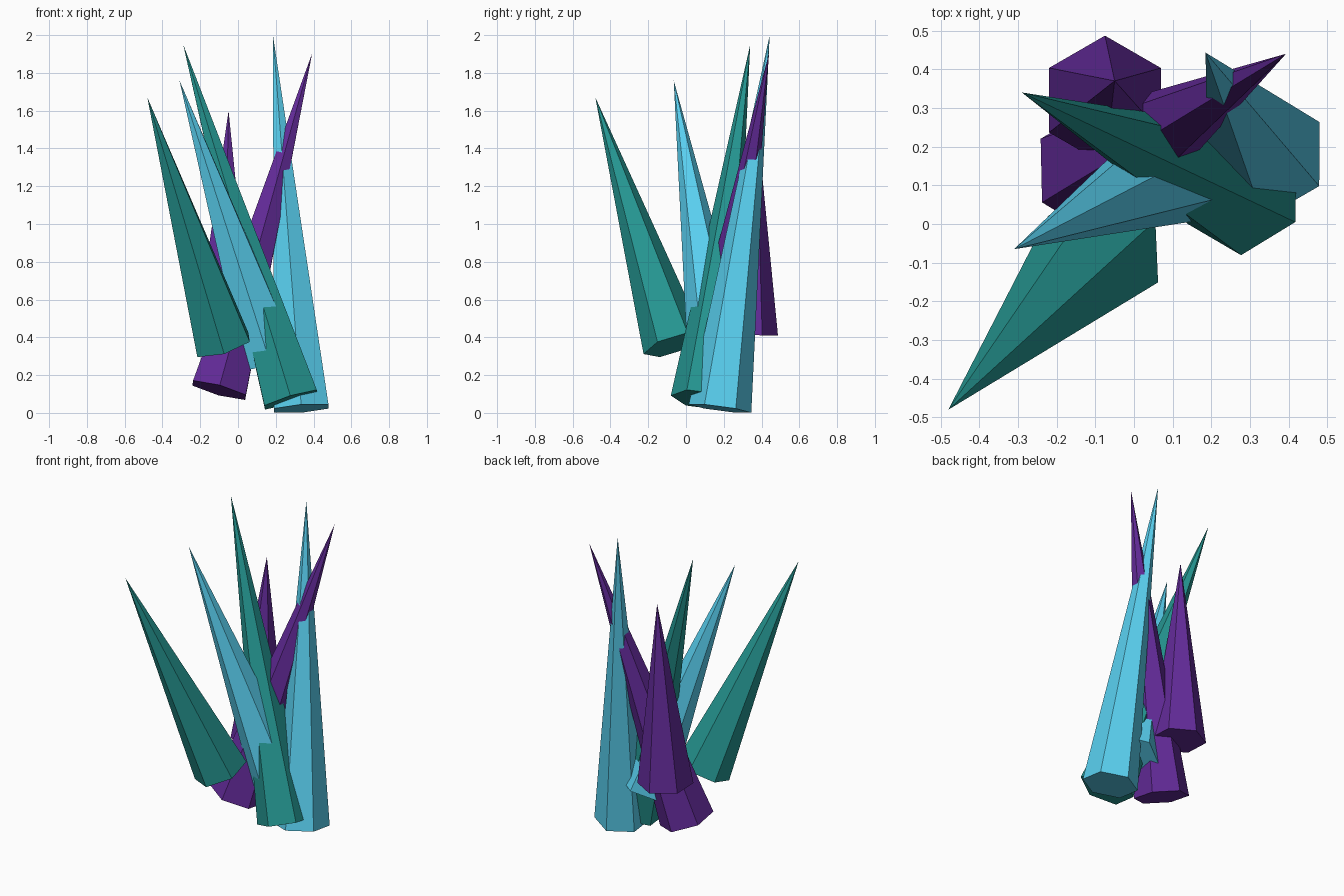
import bpy
from mathutils import Vector

if "Cube" in bpy.data.objects:
    bpy.data.objects.remove(bpy.data.objects["Cube"])

RADIUS = 0.167


def material(name, rgb):
    mat = bpy.data.materials.new(name)
    mat.diffuse_color = (*rgb, 1.0)
    mat.use_nodes = True
    mat.node_tree.nodes["Principled BSDF"].inputs["Base Color"].default_value = mat.diffuse_color
    return mat


cyan = material("cyan_crystal", (0.10, 0.63, 0.87))
teal = material("teal_crystal", (0.018, 0.30, 0.28))
purple = material("purple_crystal", (0.125, 0.024, 0.32))


def crystal(name, base, tip, mat):
    """Six-sided spike from the centre of its base to its tip."""
    base, tip = Vector(base), Vector(tip)
    axis = tip - base
    turn = Vector((0, 0, 1)).rotation_difference(axis)
    bpy.ops.mesh.primitive_cone_add(
        vertices=6, radius1=RADIUS, radius2=0, depth=axis.length,
        location=(base + tip) / 2, rotation=turn.to_euler())
    obj = bpy.context.object
    obj.name = name
    obj.data.materials.append(mat)


# Crystal cluster: name, base centre, tip, colour
crystal("front_left_teal_crystal", (-0.08, -0.065, 0.36), (-0.48, -0.48, 1.67), teal)
crystal("middle_cyan_crystal", (0.17, 0.175, 0.28), (-0.31, -0.065, 1.76), cyan)
crystal("front_right_teal_crystal", (0.28, 0.085, 0.07), (-0.29, 0.34, 1.95), teal)
crystal("right_cyan_crystal", (0.335, 0.18, 0.023), (0.185, 0.443, 2.0), cyan)
crystal("leaning_purple_crystal", (-0.10, 0.135, 0.12), (0.393, 0.44, 1.905), purple)
crystal("back_purple_crystal", (-0.075, 0.32, 0.417), (-0.05, 0.37, 1.60), purple)
